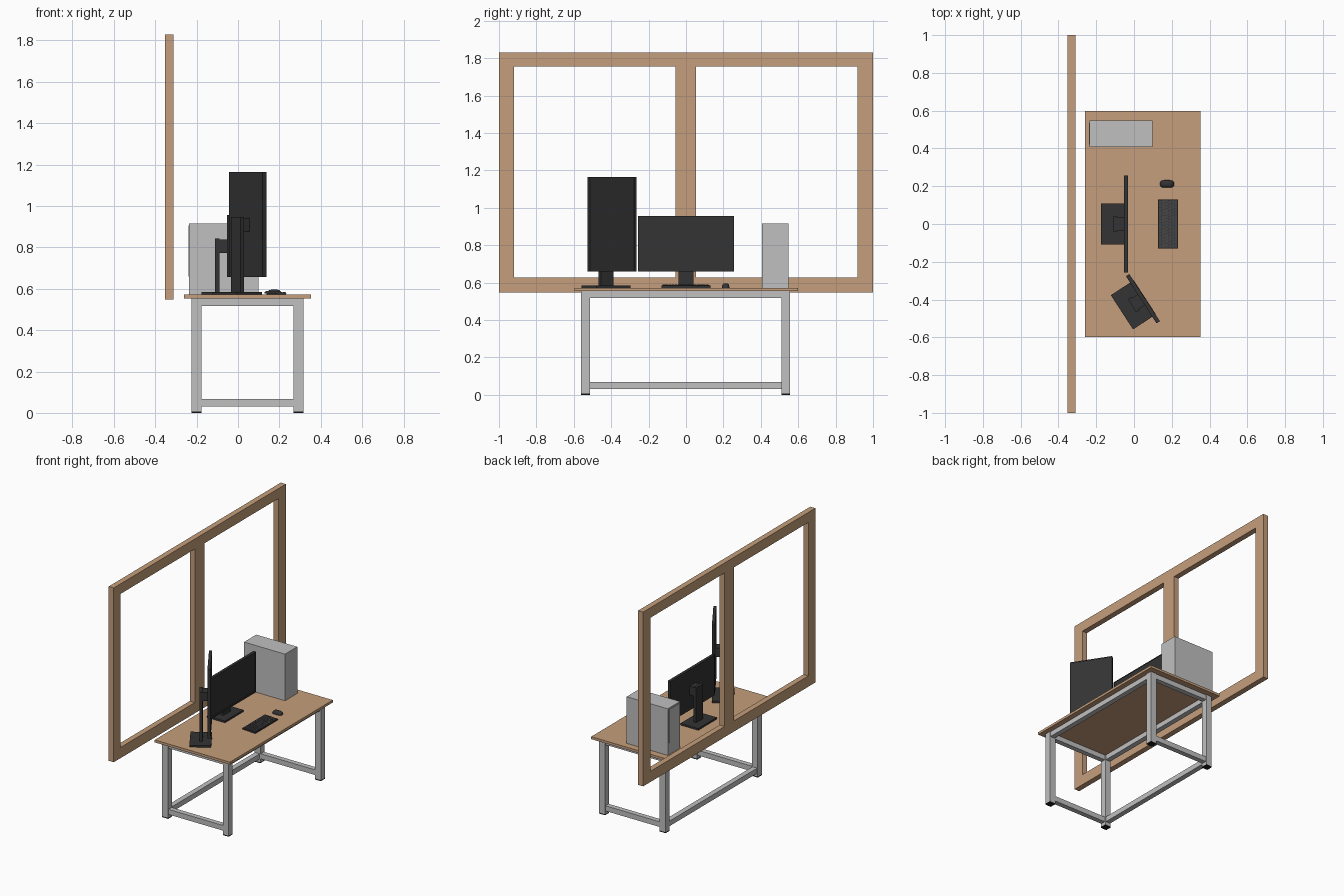
import bpy, bmesh, math
from mathutils import Matrix, Vector

if "Cube" in bpy.data.objects:
    bpy.data.objects.remove(bpy.data.objects["Cube"])


def mat(name, r, g, b):
    m = bpy.data.materials.new(name)
    m.diffuse_color = (r, g, b, 1)
    m.use_nodes = True
    m.node_tree.nodes["Principled BSDF"].inputs["Base Color"].default_value = m.diffuse_color
    return m


WOOD = mat("wood", 0.56, 0.345, 0.2)
GREY = mat("light_grey", 0.53, 0.53, 0.53)
DARK = mat("dark_plastic", 0.033, 0.033, 0.033)
BLACK = mat("black_rubber", 0.012, 0.012, 0.012)
KEYS = mat("key_grey", 0.06, 0.06, 0.06)


def boxes(name, material, spans, matrix=None, bevel=0):
    """One object out of boxes given as (x0, x1, y0, y1, z0, z1)."""
    bm = bmesh.new()
    for x0, x1, y0, y1, z0, z1 in spans:
        m = Matrix.Translation(((x0 + x1) / 2, (y0 + y1) / 2, (z0 + z1) / 2))
        bmesh.ops.create_cube(bm, size=1, matrix=m @ Matrix.Diagonal((x1 - x0, y1 - y0, z1 - z0, 1)))
    me = bpy.data.meshes.new(name)
    bm.to_mesh(me)
    bm.free()
    me.materials.append(material)
    ob = bpy.data.objects.new(name, me)
    bpy.context.collection.objects.link(ob)
    if matrix:
        ob.matrix_world = matrix
    if bevel:
        b = ob.modifiers.new("bevel", 'BEVEL')
        b.width = bevel
        b.segments = 2
    return ob


# Window frame: stiles, mullion and rails
WX0, WX1, WZ0, WZ1 = -0.352, -0.311, 0.548, 1.83
for name, y0, y1 in (("window_stile_left", -1, -0.919), ("window_stile_right", 0.917, 1),
                     ("window_mullion", -0.057, 0.054)):
    boxes(name, WOOD, [(WX0, WX1, y0, y1, WZ0, WZ1)])
for name, z0, z1 in (("window_bottom_rail", WZ0, 0.627), ("window_top_rail", 1.756, WZ1)):
    boxes(name, WOOD, [(WX0, WX1, -0.919, -0.057, z0, z1), (WX0, WX1, 0.054, 0.917, z0, z1)])

# Desk top
TOP = 0.572
boxes("desk_top", WOOD, [(-0.26, 0.352, -0.597, 0.599, 0.554, TOP)])

# Desk legs with rubber feet
LX, LY, H = ((-0.224, -0.176), (0.269, 0.317)), ((-0.561, -0.514), (0.51, 0.557)), 0.554
for i, (x0, x1) in enumerate(LX):
    for j, (y0, y1) in enumerate(LY):
        tag = ("back", "front")[i] + "_" + ("left", "right")[j]
        boxes(tag + "_leg", GREY, [(x0, x1, y0, y1, 0.007, H)])
        boxes(tag + "_foot", BLACK, [(x0, x1, y0, y1, 0, 0.007)])

# Desk rails: full frame on top, three sides at the bottom (open at the front)
RZ_TOP, RZ_LOW = (0.517, H), (0.03, 0.068)
for i, (x0, x1) in enumerate(LX):
    span = (x0 + 0.005, x1 - 0.005, -0.514, 0.51)
    boxes(("back", "front")[i] + "_top_rail", GREY, [span + RZ_TOP])
    if i == 0:
        boxes("back_low_rail", GREY, [span + RZ_LOW])
for j, (y0, y1) in enumerate(LY):
    span = (-0.176, 0.269, y0 + 0.005, y1 - 0.005)
    boxes(("left", "right")[j] + "_side_rails", GREY, [span + RZ_TOP, span + RZ_LOW])


def monitor(tag, x, y, angle, w, h, chin):
    """Monitor facing local +x; chin is the edge with the wide bezel."""
    m = Matrix.Translation((x, y, TOP)) @ Matrix.Rotation(angle, 4, 'Z')
    zc = 0.086 + h / 2
    z0, z1 = zc - h / 2, zc + h / 2
    t = 0.006
    wide = 0.014
    b = {"right": t, "bottom": t, "left": t, "top": t}
    b[chin] = wide
    # shell, then a raised bezel around the screen
    boxes(tag + "_shell", DARK, [(-0.011, 0.008, -w / 2, w / 2, z0, z1)], m)
    boxes(tag + "_bezel", DARK, [
        (0.008, 0.010, -w / 2, w / 2, z0, z0 + b["bottom"]),
        (0.008, 0.010, -w / 2, w / 2, z1 - b["top"], z1),
        (0.008, 0.010, -w / 2, -w / 2 + b["left"], z0 + b["bottom"], z1 - b["top"]),
        (0.008, 0.010, w / 2 - b["right"], w / 2, z0 + b["bottom"], z1 - b["top"])], m)
    # stand
    boxes(tag + "_base", DARK, [(-0.133, 0.012, -0.108, 0.108, 0, 0.013)], m)
    boxes(tag + "_post", DARK, [(-0.069, -0.048, -0.041, 0.041, 0.013, zc + 0.035)], m)
    boxes(tag + "_mount", DARK, [(-0.048, -0.011, -0.034, 0.034, zc - 0.034, zc + 0.03)], m)


monitor("main_monitor", -0.0425, 0.0, 0.0, 0.511, 0.298, "bottom")
monitor("portrait_monitor", 0.0475, -0.395, math.radians(33), 0.298, 0.507, "right")

# Computer tower with a rear plate and a row of small top vents
boxes("tower_case", GREY, [(-0.236, 0.098, 0.407, 0.549, TOP, 0.915)])
boxes("tower_rear_plate", GREY, [(-0.239, -0.236, 0.42, 0.536, 0.66, 0.905)])

# Keyboard: sloped body with staggered key rows
km = Matrix.Translation((0.18, 0, TOP + 0.002)) @ Matrix.Rotation(math.radians(2.5), 4, 'Y')
boxes("keyboard_body", DARK, [(-0.053, 0.053, -0.131, 0.131, 0, 0.009)], km)
keys = []
for r in range(6):
    x0 = -0.049 + r * 0.0164
    off = (r % 3) * 0.004
    y = -0.126
    n = 15
    while y < 0.12:
        step = 0.0165 + (off if y < -0.12 else 0)
        if r == 5 and -0.07 < y < -0.05:
            step = 0.1                       # space bar
        y1 = min(y + step, 0.126)
        keys.append((x0 + 0.001, x0 + 0.0152, y + 0.001, y1 - 0.001, 0.009, 0.0125))
        y = y1
boxes("keyboard_keys", KEYS, keys, km)

# Mouse: squashed dome
bm = bmesh.new()
bmesh.ops.create_uvsphere(bm, u_segments=24, v_segments=12, radius=1)
bmesh.ops.bisect_plane(bm, geom=bm.verts[:] + bm.edges[:] + bm.faces[:], plane_co=(0, 0, 0),
                       plane_no=(0, 0, -1), clear_outer=True)
bmesh.ops.holes_fill(bm, edges=[e for e in bm.edges if e.is_boundary])
for v in bm.verts:
    # superellipse outline so the mouse looks boxy from above
    sx, sy = (math.copysign(abs(c) ** 0.6, c) for c in v.co.xy)
    v.co = Vector((0.175 + sx * 0.037, 0.212 + sy * 0.02, TOP + v.co.z * 0.024))
me = bpy.data.meshes.new("mouse")
bm.to_mesh(me)
bm.free()
me.materials.append(DARK)
mouse = bpy.data.objects.new("mouse", me)
bpy.context.collection.objects.link(mouse)
bpy.context.view_layer.objects.active = mouse
mouse.select_set(True)
bpy.ops.object.shade_smooth_by_angle(angle=math.radians(40))
